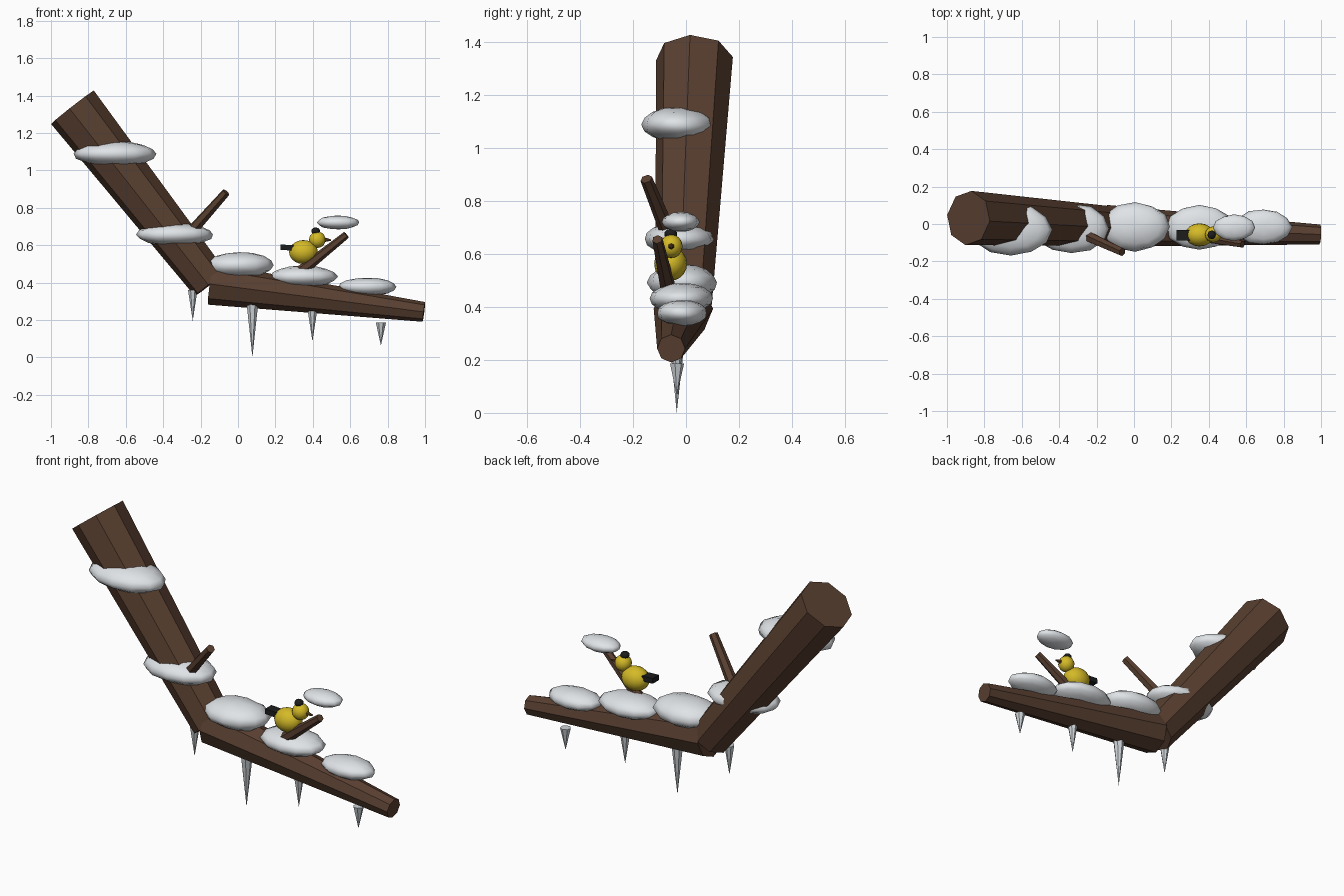
import bpy, bmesh, math, random
from mathutils import Vector, Matrix

if "Cube" in bpy.data.objects:
    bpy.data.objects.remove(bpy.data.objects["Cube"])

random.seed(4)


def material(name, rgb):
    m = bpy.data.materials.new(name)
    m.diffuse_color = (*rgb, 1)
    m.use_nodes = True
    m.node_tree.nodes["Principled BSDF"].inputs["Base Color"].default_value = m.diffuse_color
    return m


BARK = material("bark brown", (0.10, 0.05, 0.03))
SNOW = material("snow white", (0.80, 0.83, 0.86))
ICE = material("ice grey", (0.62, 0.66, 0.69))
YELLOW = material("bird yellow", (0.66, 0.49, 0.02))
BLACK = material("bird black", (0.012, 0.012, 0.012))
BEAK = material("beak brown", (0.12, 0.06, 0.02))


def finish(name, bm, mat, smooth=False):
    bmesh.ops.recalc_face_normals(bm, faces=bm.faces)
    me = bpy.data.meshes.new(name)
    for f in bm.faces:
        f.smooth = smooth
    bm.to_mesh(me)
    bm.free()
    me.materials.append(mat)
    ob = bpy.data.objects.new(name, me)
    bpy.context.collection.objects.link(ob)
    return ob


def limb(name, a, b, r1, r2, sides, mat, roll=0):
    """Tapered stick from a (radius r1) to b (radius r2)."""
    a, b = Vector(a), Vector(b)
    d = b - a
    bm = bmesh.new()
    rot = d.to_track_quat('Z', 'Y').to_matrix().to_4x4()
    bmesh.ops.create_cone(
        bm, cap_ends=True, segments=sides, radius1=r1, radius2=r2, depth=d.length,
        matrix=Matrix.Translation((a + b) / 2) @ rot @ Matrix.Rotation(math.radians(roll), 4, 'Z'))
    return finish(name, bm, mat)


def blob(name, c, r, mat, u=16, v=10, bumpy=0.0):
    """Stretched ball, optionally a little uneven."""
    bm = bmesh.new()
    bmesh.ops.create_uvsphere(bm, u_segments=u, v_segments=v, radius=1)
    for p in bm.verts:
        k = 1 + random.uniform(-bumpy, bumpy)
        p.co = Vector((c[i] + p.co[i] * r[i] * k for i in range(3)))
    return finish(name, bm, mat, True)


# Thick trunk and side branch meeting at one joint
joint = (-0.147, -0.010, 0.393)
limb("trunk", joint, (-0.885, 0.032, 1.337), 0.107, 0.146, 8, BARK, -4)
limb("branch", joint, (0.994, -0.056, 0.243), 0.112, 0.053, 8, BARK)

# Twigs
limb("left_twig", (-0.27, -0.055, 0.65), (-0.063, -0.150, 0.883), 0.031, 0.023, 6, BARK)
limb("right_twig", (0.26, -0.052, 0.40), (0.58, -0.108, 0.655), 0.034, 0.020, 6, BARK)

# Snow patches: centre, radii
for i, (c, r) in enumerate([
        ((-0.658, -0.030, 1.088), (0.220, 0.138, 0.067)),
        ((-0.335, -0.025, 0.656), (0.205, 0.134, 0.061)),
        ((0.006, -0.015, 0.492), (0.185, 0.130, 0.070)),
        ((0.350, -0.018, 0.432), (0.180, 0.118, 0.058)),
        ((0.691, -0.016, 0.377), (0.152, 0.095, 0.049)),
        ((0.535, -0.020, 0.721), (0.112, 0.070, 0.037))]):
    blob(f"snow_patch_{i + 1}", c, r, SNOW, 12, 8, 0.03)

# Icicles: x, top, tip, radius
for i, (x, top, tip, r) in enumerate([
        (-0.242, 0.36, 0.195, 0.026), (0.077, 0.29, 0.0, 0.032),
        (0.398, 0.25, 0.085, 0.026), (0.764, 0.187, 0.063, 0.028)]):
    limb(f"icicle_{i + 1}", (x, -0.035, top), (x, -0.035, tip), r, 0.0, 7, ICE)

# Bird
blob("bird_body", (0.350, -0.058, 0.563), (0.077, 0.062, 0.064), YELLOW)
blob("bird_head", (0.424, -0.056, 0.629), (0.044, 0.043, 0.044), YELLOW)
blob("bird_cap", (0.415, -0.058, 0.675), (0.024, 0.025, 0.020), BLACK, 8, 5)
limb("bird_beak", (0.460, -0.056, 0.629), (0.497, -0.056, 0.627), 0.013, 0.004, 6, BEAK)
bm = bmesh.new()
bmesh.ops.create_cube(bm, size=1, matrix=Matrix.Translation((0.265, -0.060, 0.587))
                      @ Matrix.Rotation(math.radians(3), 4, 'Y')
                      @ Matrix.Diagonal((0.075, 0.054, 0.029, 1)))
finish("bird_tail", bm, BLACK)
